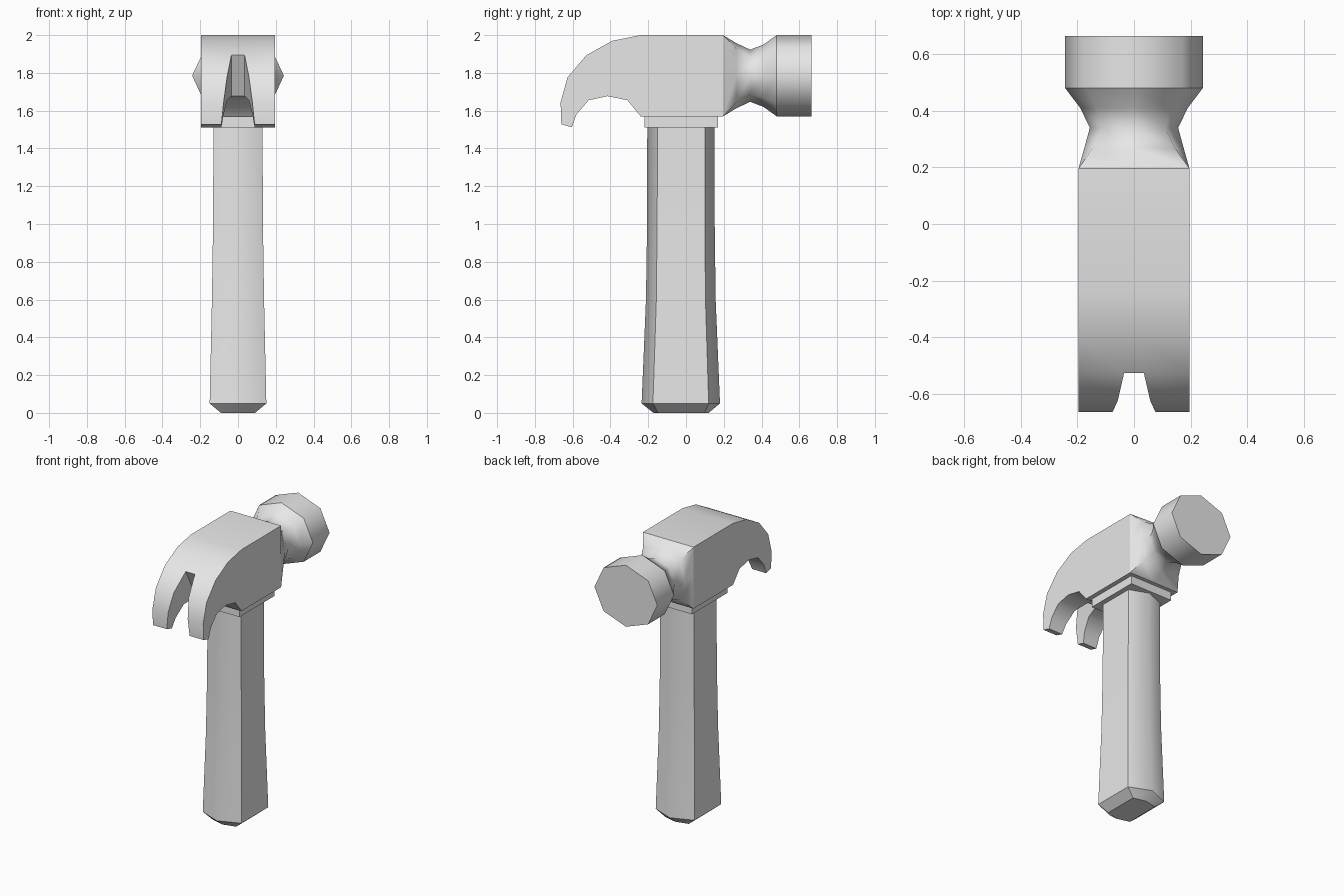
import bpy
import bmesh
from math import radians

cube = bpy.data.objects.get("Cube")
if cube:
    bpy.data.objects.remove(cube, do_unlink=True)

grey = bpy.data.materials.new("plain grey")
grey.use_nodes = True
colour = (0.8, 0.8, 0.8, 1)
grey.diffuse_color = colour
grey.node_tree.nodes["Principled BSDF"].inputs["Base Color"].default_value = colour


def finish(name, bm, angle):
    """Turn a bmesh into a named object, smooth below the given angle."""
    bmesh.ops.recalc_face_normals(bm, faces=bm.faces)
    mesh = bpy.data.meshes.new(name)
    bm.to_mesh(mesh)
    bm.free()
    mesh.materials.append(grey)
    obj = bpy.data.objects.new(name, mesh)
    bpy.context.collection.objects.link(obj)
    bpy.ops.object.select_all(action="DESELECT")
    obj.select_set(True)
    bpy.context.view_layer.objects.active = obj
    bpy.ops.object.shade_smooth_by_angle(angle=radians(angle))
    return obj


def loft(name, rings, angle):
    """Skin a row of equal-sized rings and cap both ends."""
    bm = bmesh.new()
    loops = [[bm.verts.new(p) for p in ring] for ring in rings]
    n = len(loops[0])
    for a, b in zip(loops, loops[1:]):
        for i in range(n):
            j = (i + 1) % n
            bm.faces.new((a[i], a[j], b[j], b[i]))
    bm.faces.new(loops[0])
    bm.faces.new(loops[-1])
    return finish(name, bm, angle)


# Claw head: stations of (top y, top z, bottom y, bottom z, half slot width)
HALF = 0.196
stations = [
    (0.196, 2.0, 0.196, 1.57, 0.035),
    (-0.24, 2.0, -0.24, 1.57, 0.035),
    (-0.39, 1.97, -0.31, 1.655, 0.035),
    (-0.527, 1.894, -0.415, 1.677, 0.035),
    (-0.627, 1.777, -0.516, 1.655, 0.058),
    (-0.664, 1.645, -0.58, 1.58, 0.076),
    (-0.66, 1.528, -0.605, 1.512, 0.088),
]
SLOT_START = 3
bm = bmesh.new()
grid = []
for ty, tz, by, bz, slot in stations:
    xs = (-HALF, -slot, slot, HALF)
    grid.append([[bm.verts.new((x, y, z)) for x in xs]
                 for y, z in ((ty, tz), (by, bz))])

# Fill the cells outside the slot, keeping only faces on the outside
count = {}
for s in range(len(stations) - 1):
    for c in range(3):
        if c == 1 and s >= SLOT_START:
            continue
        a, b = grid[s], grid[s + 1]
        near = [a[0][c], a[0][c + 1], a[1][c + 1], a[1][c]]
        far = [b[0][c], b[0][c + 1], b[1][c + 1], b[1][c]]
        quads = [near, far]
        for i in range(4):
            j = (i + 1) % 4
            quads.append([near[i], near[j], far[j], far[i]])
        for quad in quads:
            count.setdefault(frozenset(quad), []).append(quad)
for found in count.values():
    if len(found) == 1:
        bm.faces.new(found[0])
bmesh.ops.delete(bm, geom=[v for v in bm.verts if not v.link_faces], context="VERTS")
finish("claw_head", bm, 45)


# Neck and striking face: eight-point rings around the head axis
def ring(y, rx, rz, diagonal=0.707):
    pts = []
    for sx, sz in ((1, 0), (1, 1), (0, 1), (-1, 1), (-1, 0), (-1, -1), (0, -1), (1, -1)):
        k = diagonal if sx and sz else 1
        pts.append((sx * rx * k, y, 1.785 + sz * rz * k))
    return pts


loft("neck", [
    ring(0.196, 0.196, 0.215, 1),
    ring(0.267, 0.176, 0.172, 0.83),
    ring(0.34, 0.156, 0.138),
    ring(0.41, 0.19, 0.165),
    ring(0.48, 0.243, 0.215),
], 60)
loft("striking_face", [ring(0.48, 0.243, 0.215), ring(0.664, 0.243, 0.215)], 55)


# Collar under the head
def rectangle(z, x, y0, y1):
    return [(-x, y0, z), (x, y0, z), (x, y1, z), (-x, y1, z)]


loft("collar", [rectangle(z, 0.165, -0.22, 0.17) for z in (1.512, 1.575)], 30)


# Handle: flat sides, pointed front and back
def hexagon(z, w, tip0, flat0, flat1, tip1):
    return [(0, tip0, z), (w, flat0, z), (w, flat1, z),
            (0, tip1, z), (-w, flat1, z), (-w, flat0, z)]


loft("handle", [
    hexagon(0.05, 0.15, -0.235, -0.175, 0.12, 0.18),
    hexagon(0.6, 0.138, -0.212, -0.157, 0.103, 0.157),
    hexagon(1.0, 0.132, -0.206, -0.153, 0.1, 0.152),
    hexagon(1.53, 0.13, -0.205, -0.15, 0.1, 0.15),
], 55)
loft("handle_butt", [
    hexagon(0, 0.09, -0.172, -0.148, 0.098, 0.12),
    hexagon(0.05, 0.15, -0.235, -0.175, 0.12, 0.18),
], 30)
